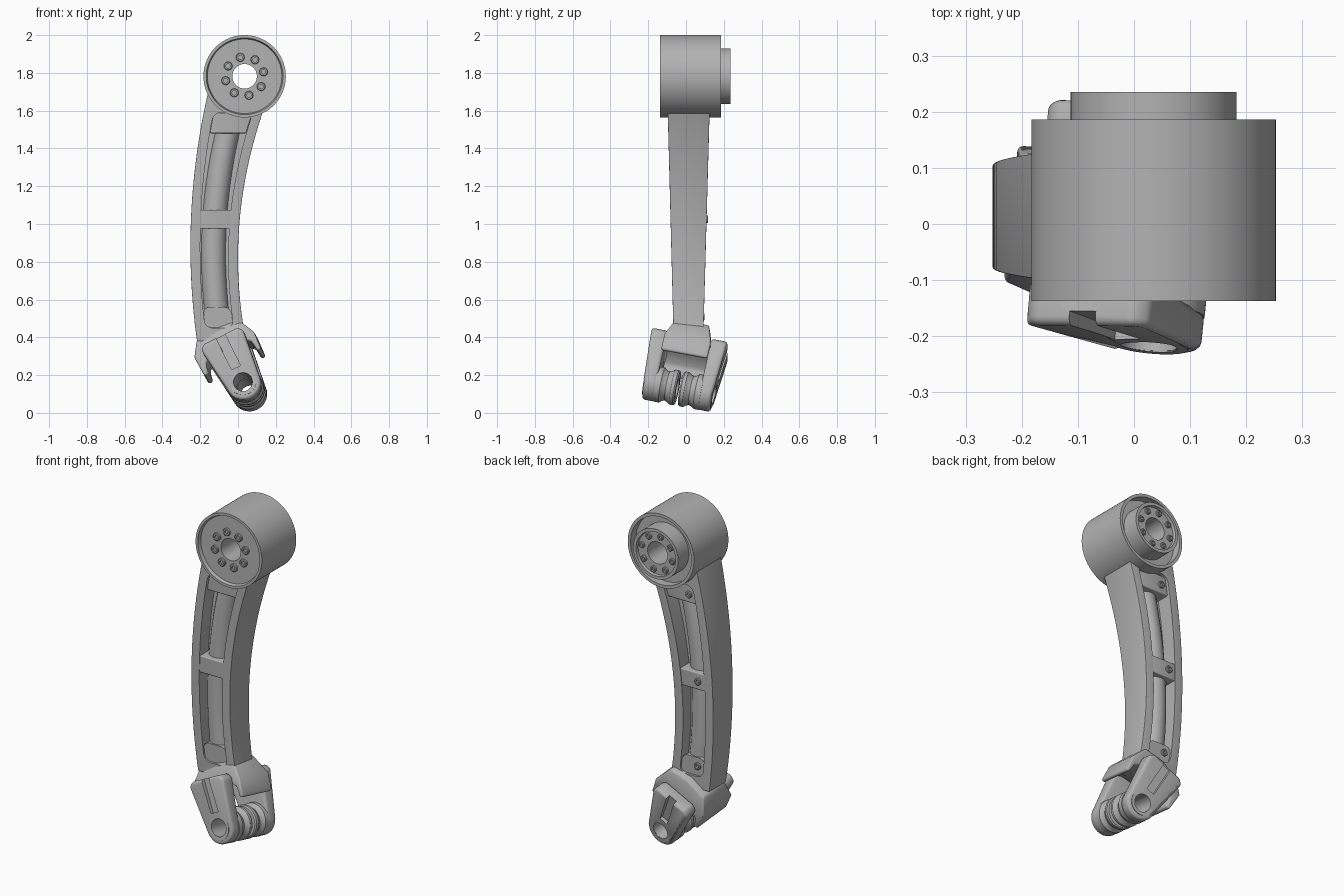
import bpy, bmesh
from math import sin, cos, tau, sqrt, radians
from mathutils import Matrix, Vector

if "Cube" in bpy.data.objects:
    bpy.data.objects.remove(bpy.data.objects["Cube"])

grey = bpy.data.materials.new("machined_grey")
grey.use_nodes = True
grey.diffuse_color = (0.45, 0.45, 0.45, 1)
grey.node_tree.nodes["Principled BSDF"].inputs["Base Color"].default_value = (0.45, 0.45, 0.45, 1)


def activate(ob):
    bpy.ops.object.select_all(action='DESELECT')
    ob.select_set(True)
    bpy.context.view_layer.objects.active = ob


def finish(name, bm, matrix=Matrix(), bevel=0, cutters=()):
    """Turn a bmesh into a shaded object, bevelled and cut."""
    bmesh.ops.remove_doubles(bm, verts=bm.verts, dist=1e-5)
    bmesh.ops.transform(bm, matrix=matrix, verts=bm.verts)
    bmesh.ops.recalc_face_normals(bm, faces=bm.faces)
    mesh = bpy.data.meshes.new(name)
    bm.to_mesh(mesh)
    bm.free()
    mesh.materials.append(grey)
    ob = bpy.data.objects.new(name, mesh)
    bpy.context.collection.objects.link(ob)
    activate(ob)
    if bevel:
        mod = ob.modifiers.new("bevel", 'BEVEL')
        mod.width, mod.segments, mod.angle_limit = bevel, 3, radians(40)
        bpy.ops.object.modifier_apply(modifier=mod.name)
    for cutter in cutters:
        mod = ob.modifiers.new("cut", 'BOOLEAN')
        mod.operation, mod.solver, mod.object = 'DIFFERENCE', 'EXACT', cutter
        bpy.ops.object.modifier_apply(modifier=mod.name)
        bpy.data.objects.remove(cutter)
    activate(ob)
    bpy.ops.object.shade_smooth_by_angle(angle=radians(35))
    return ob


def loft(name, stations, **options):
    """Skin a row of closed cross-sections and cap both ends."""
    bm = bmesh.new()
    rows = [[bm.verts.new(p) for p in s] for s in stations]
    n = len(rows[0])
    for r0, r1 in zip(rows, rows[1:]):
        for i in range(n):
            j = (i + 1) % n
            bm.faces.new((r0[i], r0[j], r1[j], r1[i]))
    bm.faces.new(rows[0])
    bm.faces.new(rows[-1])
    return finish(name, bm, **options)


def lathe(name, profile, sides=64, **options):
    """Spin a closed (radius, y) profile about the local y axis."""
    bm = bmesh.new()
    rows = [[bm.verts.new((r * cos(tau * k / sides), y, r * sin(tau * k / sides)))
             for r, y in profile] for k in range(sides)]
    n = len(profile)
    for k in range(sides):
        a, b = rows[k], rows[(k + 1) % sides]
        for i in range(n):
            j = (i + 1) % n
            bm.faces.new((a[i], a[j], b[j], b[i]))
    bmesh.ops.dissolve_degenerate(bm, dist=1e-6, edges=bm.edges)
    return finish(name, bm, **options)


def bolt(name, x, y, z, side, r=0.023):
    """Socket-head bolt; side is -1 facing front, 1 facing back."""
    profile = [(0, -0.01), (r, -0.01), (r, 0.009), (r * 0.85, 0.012),
               (r * 0.5, 0.012), (r * 0.5, 0.002), (0, 0.002)]
    lathe(name, [(a, b * side) for a, b in profile], sides=16,
          matrix=Matrix.Translation((x, y, z)))


# Shoulder drum, with recessed front face and rear boss
HUB_X, HUB_Z = 0.035, 1.782
lathe("shoulder_drum", [
    (0.065, -0.118), (0.197, -0.118), (0.203, -0.137), (0.218, -0.137),
    (0.218, 0.186), (0.2, 0.186), (0.2, 0.135), (0.148, 0.135),
    (0.148, 0.235), (0.13, 0.235), (0.127, 0.218), (0.065, 0.218)],
    sides=80, matrix=Matrix.Translation((HUB_X, 0, HUB_Z)))
for k in range(8):
    t = tau * k / 8 + radians(13)
    x, z = HUB_X + 0.103 * cos(t), HUB_Z + 0.103 * sin(t)
    bolt("front_hub_bolt", x, -0.118, z, -1)
    bolt("rear_hub_bolt", x, 0.218, z, 1, 0.018)


# Curved arm: edge positions as functions of height
def left(z): return -0.252 + 0.14 * (z - 0.88) ** 2
def right(z): return 0.22 * (z - 0.82) ** 2
def front(z): return -0.067 - 0.026 * (z - 0.45)
def back(z): return 0.093 + 0.028 * (z - 0.45)


def arm_piece(name, z0, z1, wall=0, corner=0, inset=0, y=None, steps=40, **options):
    """Slab following the arm curve, with optional rounded ends."""
    stations = []
    for i in range(steps + 1):
        z = z0 + (z1 - z0) * (1 - cos(tau * i / steps / 2)) / 2
        d = max(0, corner - min(z - z0, z1 - z))
        e = wall + (corner - sqrt(max(0, corner ** 2 - d ** 2))) * 0.98
        xa, xb = left(z) + e, right(z) - e
        ya, yb = y or (front(z) + inset, back(z) - inset)
        stations.append([(xa, ya, z), (xb, ya, z), (xb, yb, z), (xa, yb, z)])
    return loft(name, stations, **options)


pockets = [arm_piece("pocket_cutter", 0.45, 1.59, 0.052, 0.04, y=span)
           for span in ((-0.5, 0.0), (0.026, 0.5))]
for cutter in pockets:
    cutter.hide_render = True
arm_piece("arm_frame", 0.38, 1.7, bevel=0.022, cutters=pockets)

# Inner tube, end pads and middle clamp
stations = []
for i in range(31):
    z = 0.47 + 1.1 * i / 30
    xc = (left(z) + right(z)) / 2 - 0.004
    stations.append([(xc + 0.066 * cos(tau * k / 24), 0.013 + 0.066 * sin(tau * k / 24), z)
                     for k in range(24)])
loft("inner_tube", stations)
arm_piece("upper_pad", 1.48, 1.588, 0.053, inset=0.014, steps=6, bevel=0.006)
arm_piece("lower_pad", 0.452, 0.56, 0.053, 0.035, inset=0.01, steps=20)
arm_piece("middle_clamp", 0.975, 1.075, 0.047, inset=0.004, steps=6, bevel=0.005)
for z, inset in ((1.53, 0.014), (1.025, 0.004), (0.51, 0.01)):
    bolt("pad_bolt", left(z) + 0.095, back(z) - inset, z, 1, 0.02)

# Tilted frame of the lower joint: across, along the pin, up
axis = Vector((0.1, 0.97, -0.18)).normalized()
up = Vector((-0.43, 0.2, 0.88))
up = (up - axis * up.dot(axis)).normalized()
across = axis.cross(up)
JOINT = Matrix((across, axis, up)).transposed().to_4x4()
JOINT.translation = (0.045, -0.035, 0.13)

# Arched collar between arm and fork
outer = [(-0.17, 0.135), (-0.175, 0.25), (-0.125, 0.335), (0, 0.36),
         (0.12, 0.34), (0.168, 0.23), (0.163, 0.13)]
inner = [(-0.145, 0.135), (-0.135, 0.19), (-0.08, 0.235), (0, 0.25),
         (0.08, 0.235), (0.135, 0.19), (0.14, 0.13)]
stations = []
for (u, w), (ui, wi) in zip(outer, inner):
    h = 0.125 if w < 0.26 else 0.09
    stations.append([(u, -h, w), (u, h, w), (ui, 0.125, wi), (ui, -0.125, wi)])
loft("fork_collar", stations, matrix=JOINT, bevel=0.012)

# Fork prongs with pin hole and face groove, and split bushing
for side, label in ((-1, "front"), (1, "rear")):
    outline = [(-0.1, 0.275), (-0.125, 0.25)]
    outline += [(0.093 * cos(t), 0.093 * sin(t))
                for t in [radians(195 + 150 * k / 20) for k in range(21)]]
    outline += [(0.122, 0.25), (0.1, 0.275)]

    def face(w): return side * (0.183 + 0.022 * min(1, max(0, w / 0.25)))

    hole = lathe("pin_cutter", [(0, -0.4), (0.05, -0.4), (0.05, 0.4), (0, 0.4)],
                 sides=32, matrix=JOINT)
    groove = loft("groove_cutter", [
        [(u * 0.026, face(w) - side * 0.018, w), (u * 0.026, side * 0.4, w),
         (u * 0.026, side * 0.4, 0.4), (u * 0.026, face(0.4) - side * 0.018, 0.4)]
        for u, w in ((-1, 0.085), (1, 0.085))], matrix=JOINT)
    hole.hide_render = groove.hide_render = True
    loft(label + "_prong", [
        [(u, side * 0.118, w) for u, w in outline],
        [(u, face(w), w) for u, w in outline]],
        matrix=JOINT, bevel=0.014, cutters=(hole, groove))
    ring = [(0.05, 0.17), (0.07, 0.17), (0.07, 0.187), (0.052, 0.187)]
    lathe(label + "_eyelet", [(r, y * side) for r, y in ring], sides=40, matrix=JOINT)
    spool = [(0.05, 0.01), (0.088, 0.01), (0.094, 0.018), (0.094, 0.036),
             (0.084, 0.05), (0.078, 0.065), (0.082, 0.08), (0.094, 0.094),
             (0.094, 0.125), (0.05, 0.125)]
    lathe(label + "_bushing", [(r, y * side) for r, y in spool], sides=48, matrix=JOINT)
